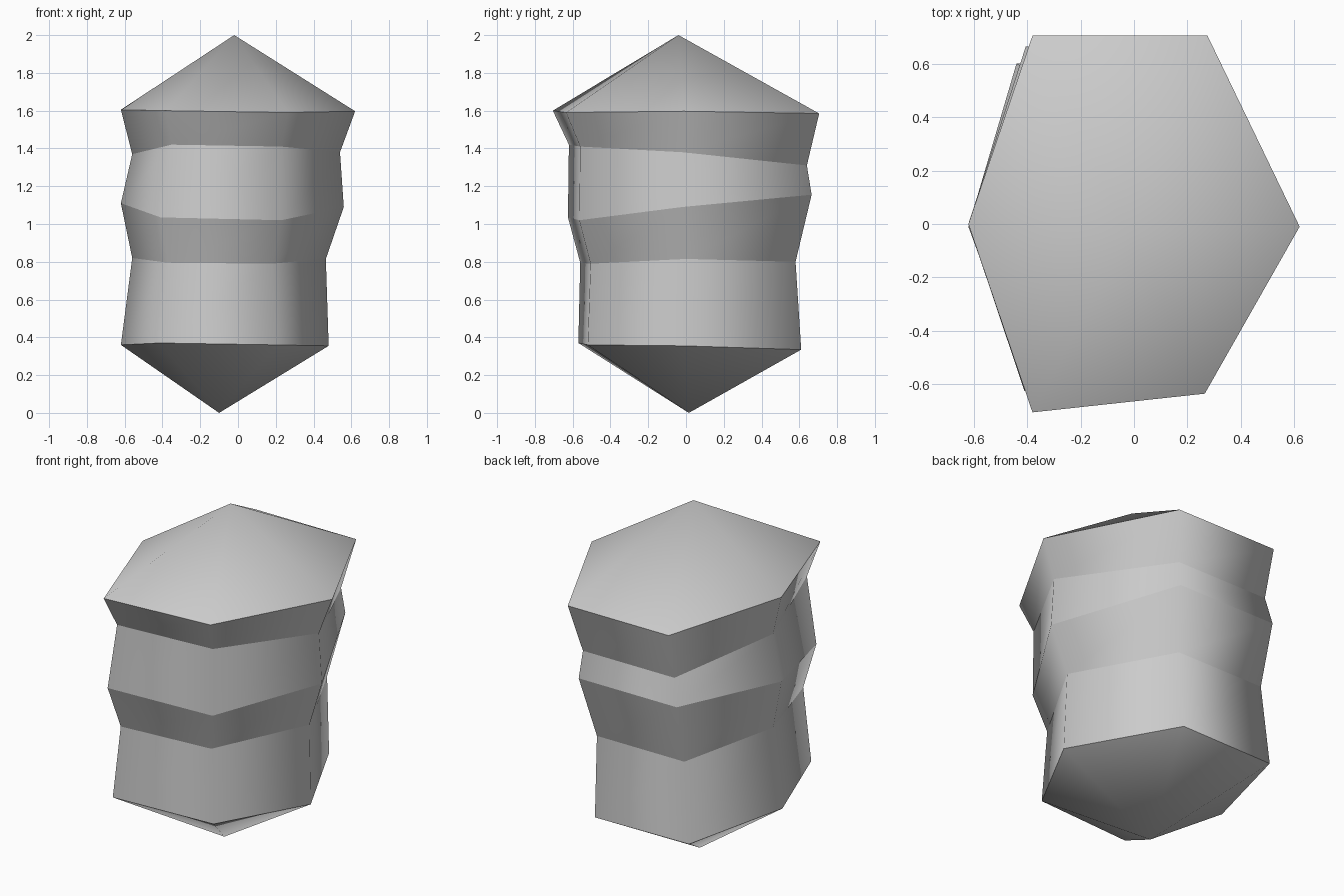
import bpy
import bmesh

cube = bpy.data.objects.get("Cube")
if cube:
    bpy.data.objects.remove(cube, do_unlink=True)

# Plain grey stone
grey = bpy.data.materials.new("light_grey")
grey.use_nodes = True
colour = (0.6, 0.6, 0.6, 1)
grey.diffuse_color = colour
grey.node_tree.nodes["Principled BSDF"].inputs["Base Color"].default_value = colour

# Irregular hexagon rings, bottom to top; corners run counter-clockwise:
# left end, front pair, right end, back pair
RINGS = [
    [(-.62, -.01, .36), (-.415, -.57, .37), (.205, -.52, .36),
     (.48, -.01, .355), (.165, .61, .335), (-.44, .6, .335)],
    [(-.56, -.01, .82), (-.37, -.56, .795), (.18, -.505, .79),
     (.465, 0, .815), (.173, .58, .8), (-.395, .58, .8)],
    [(-.62, 0, 1.11), (-.41, -.625, 1.035), (.23, -.565, 1.02),
     (.56, -.02, 1.09), (.232, .665, 1.155), (-.405, .665, 1.155)],
    [(-.56, -.01, 1.37), (-.352, -.62, 1.42), (.228, -.56, 1.41),
     (.54, -.02, 1.38), (.222, .64, 1.31), (-.373, .64, 1.31)],
    [(-.62, 0, 1.605), (-.38, -.705, 1.6), (.265, -.635, 1.59),
     (.62, -.01, 1.597), (.275, .705, 1.585), (-.38, .705, 1.585)],
]

bm = bmesh.new()
rings = [[bm.verts.new(p) for p in ring] for ring in RINGS]
bottom_tip = bm.verts.new((-.1, .015, 0))
top_tip = bm.verts.new((-.02, -.04, 2))

for i in range(6):
    j = (i + 1) % 6
    # Stacked bands
    for low, high in zip(rings, rings[1:]):
        bm.faces.new((low[i], low[j], high[j], high[i]))
    # Pointed ends
    bm.faces.new((bottom_tip, rings[0][j], rings[0][i]))
    bm.faces.new((top_tip, rings[-1][i], rings[-1][j]))

# Smooth around each band, crisp where bands meet
for face in bm.faces:
    face.smooth = True
for ring in rings:
    for i in range(6):
        bm.edges.get((ring[i - 1], ring[i])).smooth = False

mesh = bpy.data.meshes.new("banded_hexagonal_body")
bm.to_mesh(mesh)
bm.free()
mesh.materials.append(grey)
body = bpy.data.objects.new("banded_hexagonal_body", mesh)
bpy.context.collection.objects.link(body)
